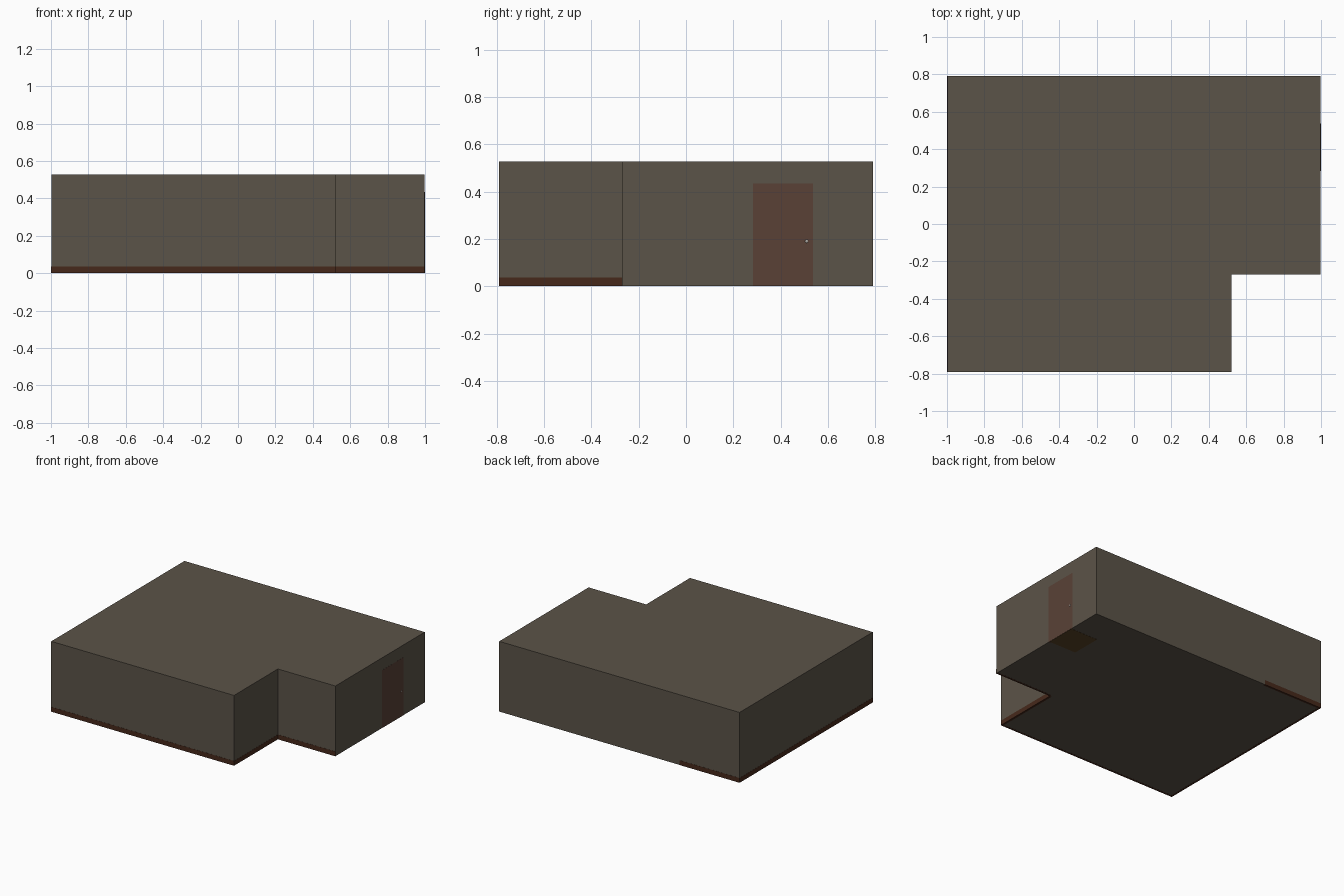
import bpy, bmesh
from mathutils import Vector

if "Cube" in bpy.data.objects:
    bpy.data.objects.remove(bpy.data.objects["Cube"])

W, D, H = 0.998, 0.79, 0.528       # half width, half depth, height
NX, NY = 0.52, -0.27               # inner corner of the notch
PLAN = [(-W, -D), (NX, -D), (NX, NY), (W, NY), (W, D), (-W, D)]


def material(name, rgb):
    m = bpy.data.materials.new(name)
    m.diffuse_color = (*rgb, 1)
    m.use_nodes = True
    m.node_tree.nodes["Principled BSDF"].inputs["Base Color"].default_value = m.diffuse_color
    return m


WALL = material("taupe_plaster", (0.105, 0.087, 0.065))
WOOD = material("dark_wood", (0.062, 0.022, 0.011))
DOOR = material("red_brown_wood", (0.10, 0.053, 0.037))
MAT = material("mat_brown", (0.10, 0.055, 0.018))
METAL = material("knob_metal", (0.4, 0.38, 0.35))


def finish(name, bm, mat):
    bmesh.ops.recalc_face_normals(bm, faces=bm.faces)
    me = bpy.data.meshes.new(name)
    bm.to_mesh(me)
    bm.free()
    ob = bpy.data.objects.new(name, me)
    bpy.context.collection.objects.link(ob)
    me.materials.append(mat)
    return ob


def box(name, lo, hi, mat):
    bm = bmesh.new()
    bmesh.ops.create_cube(bm, size=1)
    lo, hi = Vector(lo), Vector(hi)
    for v in bm.verts:
        v.co = (lo + hi) / 2 + v.co * (hi - lo)
    return finish(name, bm, mat)


# L-shaped room shell: floor, walls and ceiling
bm = bmesh.new()
base = bm.faces.new([bm.verts.new((x, y, 0.001)) for x, y in PLAN])
top = bmesh.ops.extrude_face_region(bm, geom=[base], use_keep_orig=True)["geom"]
for v in top:
    if isinstance(v, bmesh.types.BMVert):
        v.co.z = H
finish("room_shell", bm, WALL)

# baseboards, just proud of the outer wall faces
E, T, BH = 0.001, 0.015, 0.036
for name, x0, x1, y0, y1 in [
    ("front", -W - E, NX + E, -D - E, -D + T),
    ("notch_side", NX - T, NX + E, -D - E, NY - E),
    ("notch_front", NX + E, W, NY - E, NY + T),
    ("left", -W - E, -W + T, -D, D),
    ("back", -W - E, -0.5, D - T, D + E),
]:
    box("baseboard_" + name, (x0, y0, 0.0005), (x1, y1, BH), WOOD)

# door and the mat inside it
box("door", (W - 0.02, 0.283, 0.001), (W + 0.0008, 0.537, 0.435), DOOR)
box("door_mat", (0.77, 0.295, 0), (W, 0.525, 0.006), MAT)

# door knob
bm = bmesh.new()
bmesh.ops.create_uvsphere(bm, u_segments=12, v_segments=8, radius=0.007)
bmesh.ops.scale(bm, vec=(0.4, 1, 1), verts=bm.verts)
bmesh.ops.translate(bm, vec=(W, 0.51, 0.19), verts=bm.verts)
knob = finish("door_knob", bm, METAL)
for p in knob.data.polygons:
    p.use_smooth = True
